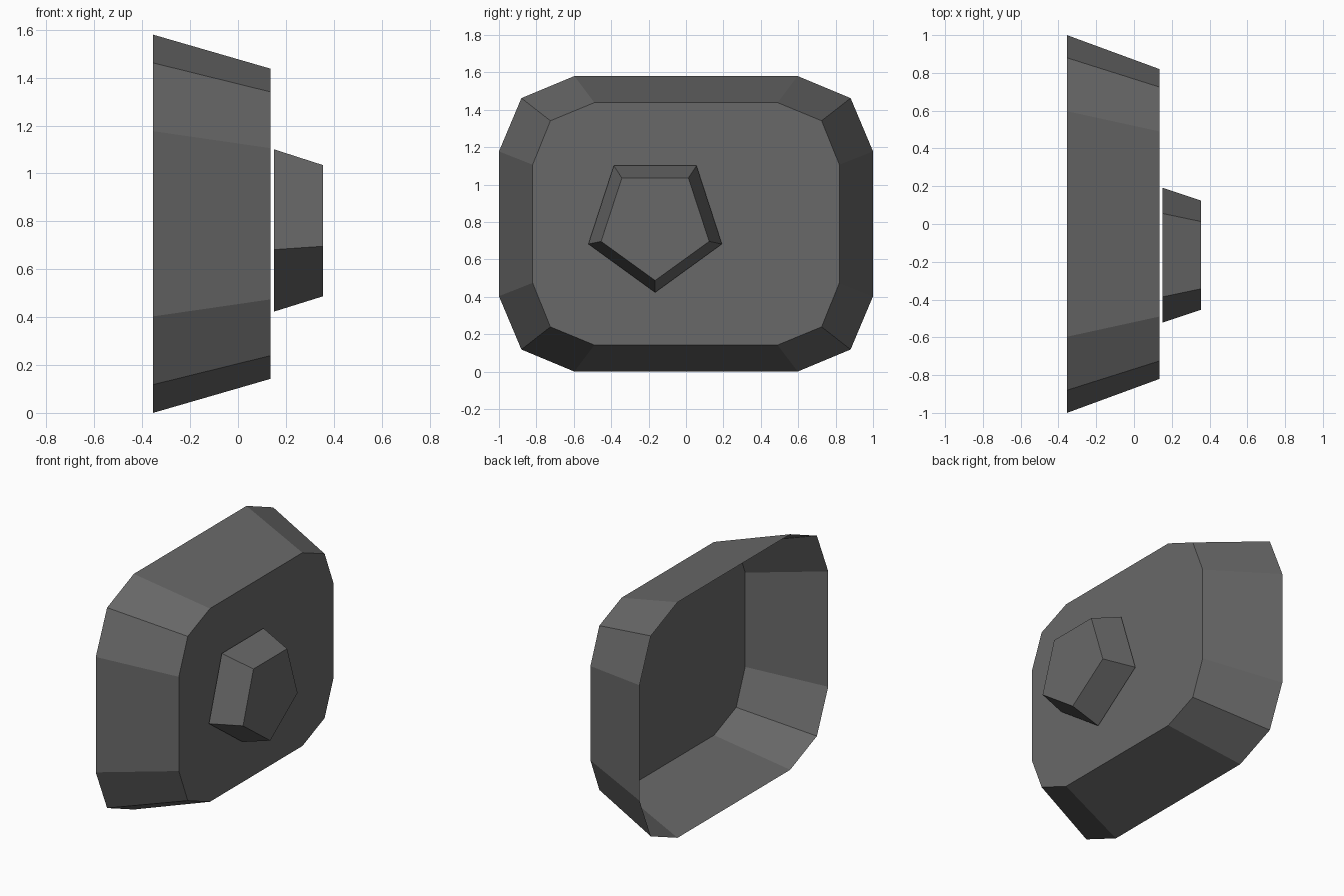
import bpy, bmesh

if "Cube" in bpy.data.objects:
    bpy.data.objects.remove(bpy.data.objects["Cube"])

grey = bpy.data.materials.new("dark_grey")
grey.diffuse_color = (0.14, 0.14, 0.14, 1)
grey.use_nodes = True
grey.node_tree.nodes["Principled BSDF"].inputs["Base Color"].default_value = grey.diffuse_color


def tapered_shell(name, x_back, back, x_front, front):
    """Open-backed shell: two (y, z) outlines joined by sides, front capped."""
    bm = bmesh.new()
    a = [bm.verts.new((x_back, y, z)) for y, z in back]
    b = [bm.verts.new((x_front, y, z)) for y, z in front]
    n = len(a)
    for i in range(n):
        j = (i + 1) % n
        bm.faces.new((a[i], a[j], b[j], b[i]))
    bm.faces.new(b)
    bmesh.ops.recalc_face_normals(bm, faces=bm.faces)
    # outward: the cap must face +x
    bm.faces.ensure_lookup_table()
    bm.faces[-1].normal_update()
    if bm.faces[-1].normal.x < 0:
        bmesh.ops.reverse_faces(bm, faces=bm.faces)
    mesh = bpy.data.meshes.new(name)
    bm.to_mesh(mesh)
    bm.free()
    mesh.materials.append(grey)
    ob = bpy.data.objects.new(name, mesh)
    bpy.context.collection.objects.link(ob)
    return ob


def rounded_outline(corner, zc):
    """Mirror one rounded corner (y, z) into all four quadrants."""
    pts = [(y, z) for y, z in corner]
    pts += [(-y, z) for y, z in reversed(corner)]
    pts += [(-y, -z) for y, z in corner]
    pts += [(y, -z) for y, z in reversed(corner)]
    return [(y, zc + z) for y, z in pts]


# main tapered housing, open at the back
tapered_shell(
    "housing",
    -0.355, rounded_outline([(1.0, 0.387), (0.88, 0.672), (0.597, 0.79)], 0.79),
    0.135, rounded_outline([(0.82, 0.316), (0.725, 0.551), (0.49, 0.648)], 0.79))

# five-sided knob floating just off the front plate
tapered_shell(
    "knob",
    0.15, [(-0.165, 0.423), (0.192, 0.682), (0.056, 1.101), (-0.386, 1.101), (-0.522, 0.682)],
    0.355, [(-0.165, 0.487), (0.124, 0.696), (0.013, 1.035), (-0.343, 1.035), (-0.454, 0.696)])
